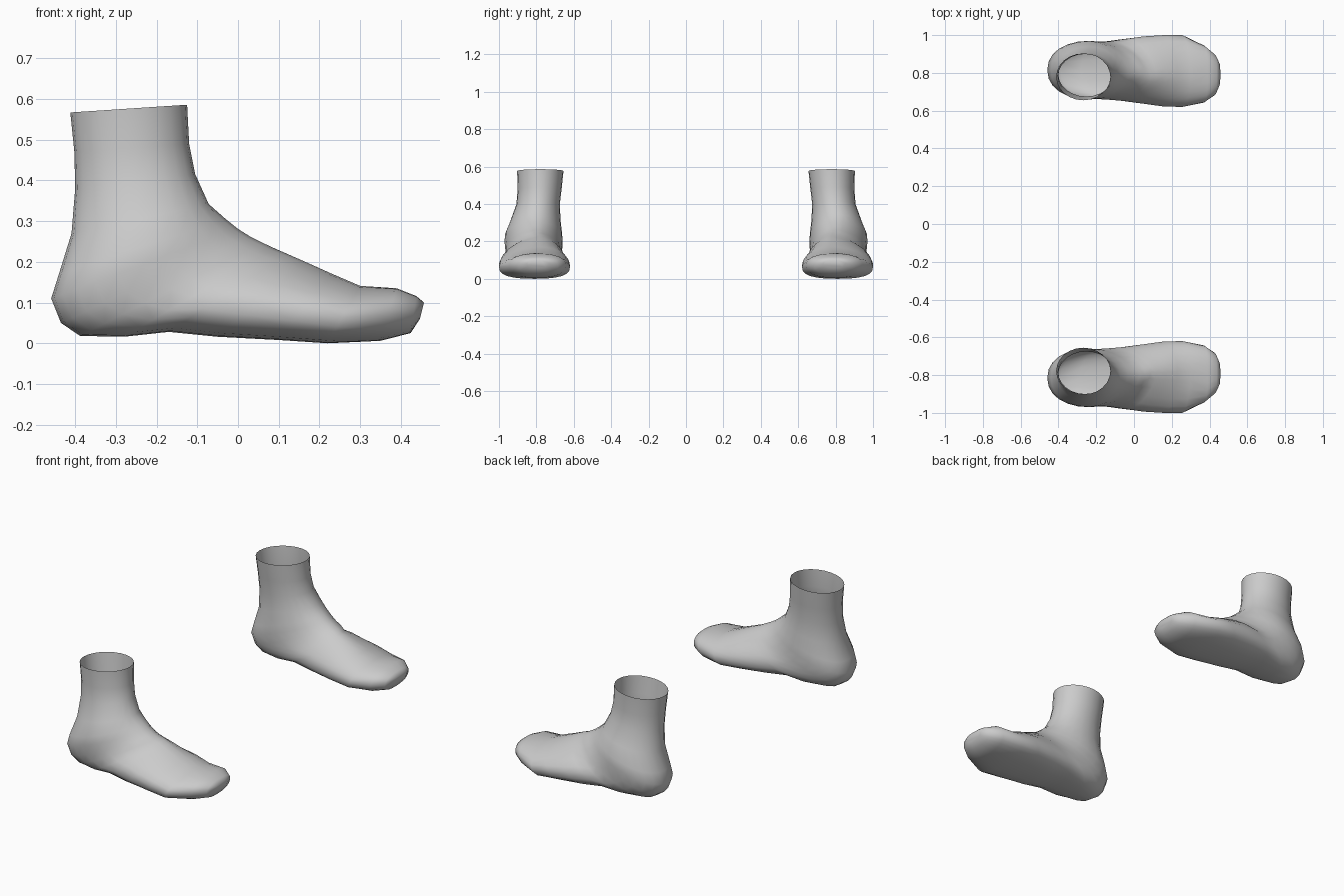
import bpy, bmesh
from math import sin, cos, pi

if "Cube" in bpy.data.objects:
    bpy.data.objects.remove(bpy.data.objects["Cube"])

# Cross-sections from ankle opening to toe tip:
# front/top (x, z), back/sole (x, z), inner y, outer y, profile key
RINGS = [
    (-.125, .586, -.412, .567, .655, .903, "leg"),
    (-.120, .490, -.402, .470, .665, .900, "leg"),
    (-.105, .415, -.400, .380, .675, .907, "leg"),
    (-.072, .342, -.409, .270, .670, .940, "leg"),
    (-.030, .305, -.440, .170, .662, .968, "heel"),
    (.000, .281, -.459, .110, .660, .970, "heel"),
    (.030, .262, -.435, .050, .662, .966, "heel"),
    (.060, .247, -.388, .018, .660, .965, "heel"),
    (.090, .233, -.280, .016, .657, .968, "arch"),
    (.120, .220, -.170, .028, .650, .980, "arch"),
    (.170, .198, -.050, .016, .637, .993, "arch"),
    (.230, .171, .100, .008, .622, 1.00, "ball"),
    (.300, .141, .220, .000, .620, 1.00, "ball"),
    (.390, .135, .350, .006, .643, .945, "toe"),
    (.438, .116, .424, .025, .685, .895, "toe"),
    (.457, .100, .447, .060, .735, .850, "toe"),
]
# widest height fraction, upper exponent, lower exponent, ridge shift inward
SHAPES = {
    "leg": (.50, 2.0, 2.0, 0),
    "heel": (.50, 1.8, 2.2, -.015),
    "arch": (.45, 1.7, 2.5, -.03),
    "ball": (.45, 1.8, 2.6, -.03),
    "toe": (.50, 2.4, 2.4, 0),
}
N = 24


def spow(v, e):
    return (1 if v >= 0 else -1) * abs(v) ** e


def ring_points(ring, side):
    ax, az, bx, bz, y0, y1, key = ring
    c, up, low, ridge = SHAPES[key]
    for i in range(N):
        a = 2 * pi * i / N
        e = 2 / (up if cos(a) > 0 else low)
        h, w = spow(cos(a), e), spow(sin(a), e)
        t = c + h * ((1 - c) if h > 0 else c)
        y = (y0 + y1) / 2 + w * (y1 - y0) / 2 + ridge * max(h, 0) ** 2
        yield bx + (ax - bx) * t, side * y, bz + (az - bz) * t


def build_foot(name, side):
    bm = bmesh.new()
    loops = [[bm.verts.new(p) for p in ring_points(r, side)] for r in RINGS]
    # skin between sections; the ankle opening stays open
    for a, b in zip(loops, loops[1:]):
        for i in range(N):
            j = (i + 1) % N
            bm.faces.new((a[i], a[j], b[j], b[i]))
    # rounded toe cap
    bm.faces.new(loops[-1])
    bmesh.ops.recalc_face_normals(bm, faces=bm.faces)
    # normals point out of the foot: the toe cap must face +x
    bm.faces.ensure_lookup_table()
    if bm.faces[-1].normal.x < 0:
        bmesh.ops.reverse_faces(bm, faces=bm.faces)
    for f in bm.faces:
        f.smooth = True
    mesh = bpy.data.meshes.new(name)
    bm.to_mesh(mesh)
    bm.free()
    bpy.context.collection.objects.link(bpy.data.objects.new(name, mesh))


build_foot("left_foot", 1)
build_foot("right_foot", -1)
